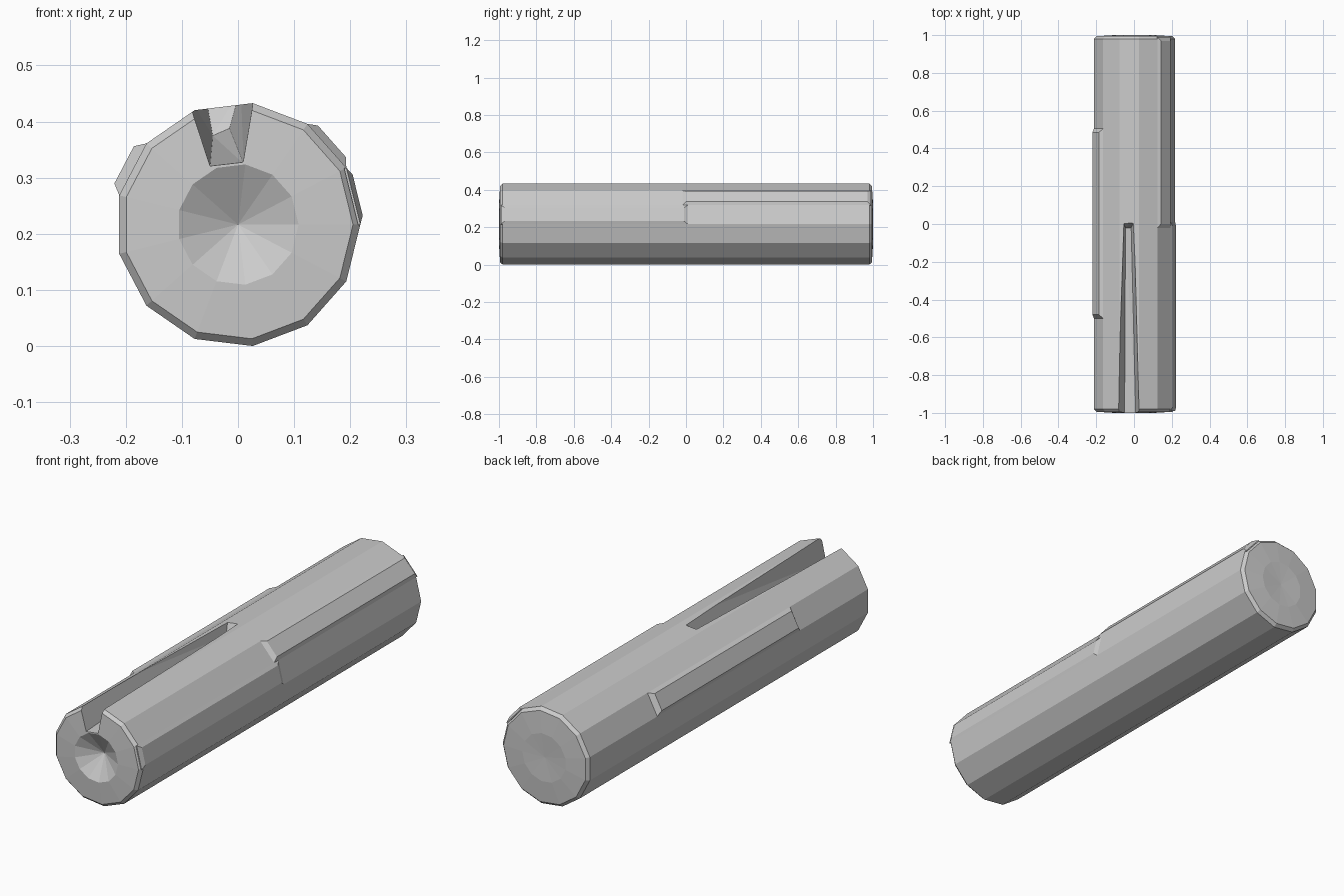
import bpy, bmesh
from math import cos, sin, tau
from mathutils import Vector

if "Cube" in bpy.data.objects:
    bpy.data.objects.remove(bpy.data.objects["Cube"])

SIDES, R, CZ = 13, 0.218, 0.2165


def rim(k, r, y):
    a = tau * k / SIDES
    return Vector((r * cos(a), y, CZ + r * sin(a)))


def make_object(name, bm):
    bmesh.ops.recalc_face_normals(bm, faces=bm.faces)
    mesh = bpy.data.meshes.new(name)
    bm.to_mesh(mesh)
    bm.free()
    ob = bpy.data.objects.new(name, mesh)
    bpy.context.collection.objects.link(ob)
    return ob


def hull(name, points):
    bm = bmesh.new()
    for p in points:
        bm.verts.new(p)
    bmesh.ops.convex_hull(bm, input=bm.verts)
    return make_object(name, bm)


# Log body: bevelled ends, conical hollow at the front, shallow dish at the back
bm = bmesh.new()
profile = [(0.108, -1.0), (0.205, -0.994), (R, -0.98), (R, 0.98), (0.205, 0.994), (0.108, 1.0)]
rings = [[bm.verts.new(rim(k, r, y)) for k in range(SIDES)] for r, y in profile]
front = bm.verts.new((0, -0.94, CZ))
back = bm.verts.new((0, 0.995, CZ))
for k in range(SIDES):
    n = (k + 1) % SIDES
    for a, b in zip(rings, rings[1:]):
        bm.faces.new((a[k], a[n], b[n], b[k]))
    bm.faces.new((front, rings[0][n], rings[0][k]))
    bm.faces.new((back, rings[-1][k], rings[-1][n]))
log = make_object("log", bm)

# Tapered split cut into the top of the front half
cutter = hull("split_cutter", [
    (-0.05, -1.05, 0.318), (0.01, -1.05, 0.325), (-0.097, -1.05, 0.46), (0.033, -1.05, 0.46),
    (-0.045, -0.02, 0.375), (-0.015, -0.02, 0.388), (-0.06, 0.02, 0.46), (0.005, 0.02, 0.46)])
cutter.hide_render = True
mod = log.modifiers.new("split", 'BOOLEAN')
mod.operation = 'DIFFERENCE'
mod.solver = 'EXACT'
mod.object = cutter
bpy.context.view_layer.objects.active = log
log.select_set(True)
bpy.ops.object.modifier_apply(modifier="split")
bpy.data.objects.remove(cutter)


# Raised bark strips, each sitting on one facet of the log
def bark(name, k, y0, y1, height, ramp=0.02):
    out = rim(k + 0.5, 1, 0) - Vector((0, 0, CZ))
    pts = []
    for y, inner in ((y0, y0 + ramp), (y1, y1 - ramp)):
        a, b = rim(k, R, y), rim(k + 1, R, y)
        pts += [a - out * 0.004, b - out * 0.004, a, b]
        for t in (0.14, 0.86):
            p = a.lerp(b, t) + out * height
            p.y = inner
            pts.append(p)
    hull(name, pts)


bark("bark_left", 5, -0.5, 0.505, 0.0175)
bark("bark_right_front", 0, -0.99, 0.01, 0.008)
bark("bark_right_back", 1, -0.02, 0.99, 0.012)
